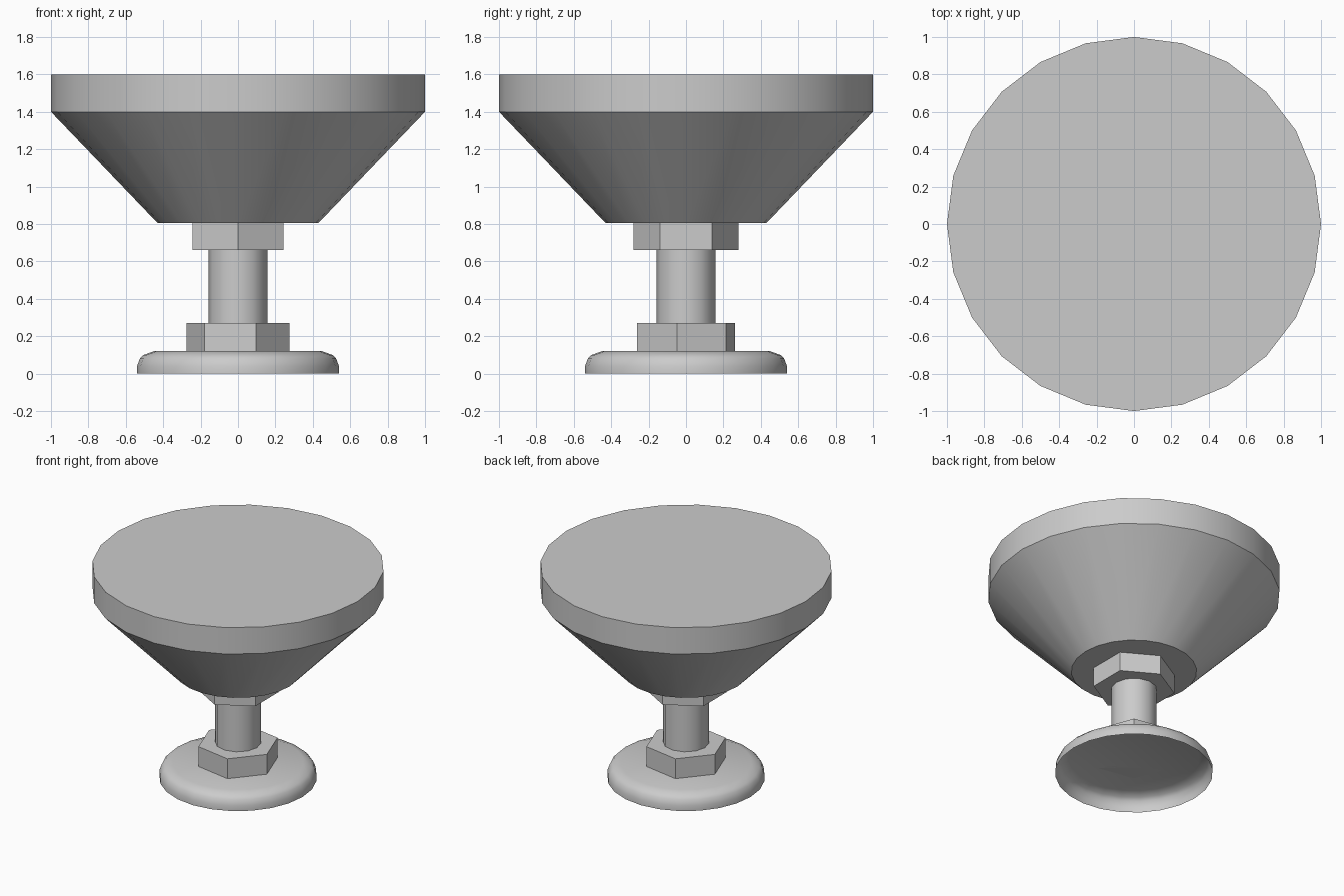
import bpy, bmesh
from math import sin, cos, radians, tau

if "Cube" in bpy.data.objects:
    bpy.data.objects.remove(bpy.data.objects["Cube"])


def lathe(name, profile, sides, phase=0, smooth=None, cap_bottom=True):
    """Turn an (r, z) profile, listed bottom to top, around z; top is capped."""
    bm = bmesh.new()
    rings = []
    for r, z in profile:
        angles = [radians(phase) + tau * i / sides for i in range(sides)]
        rings.append([bm.verts.new((r * cos(a), r * sin(a), z)) for a in angles])
    for lo, hi in zip(rings, rings[1:]):
        for i in range(sides):
            j = (i + 1) % sides
            bm.faces.new((lo[i], lo[j], hi[j], hi[i]))
    bm.faces.new(rings[-1])
    if cap_bottom:
        bm.faces.new(rings[0][::-1])
    mesh = bpy.data.meshes.new(name)
    bm.to_mesh(mesh)
    bm.free()
    ob = bpy.data.objects.new(name, mesh)
    bpy.context.collection.objects.link(ob)
    if smooth:
        bpy.ops.object.select_all(action='DESELECT')
        ob.select_set(True)
        bpy.context.view_layer.objects.active = ob
        bpy.ops.object.shade_smooth_by_angle(angle=radians(smooth))
    return ob


# Rounded foot, a shell open underneath
lathe("foot_pad", [(0.54, 0), (0.54, 0.04), (0.525, 0.08), (0.505, 0.10), (0.45, 0.12)],
      24, smooth=60, cap_bottom=False)

# Threaded stem with a hex nut at each end
lathe("stem", [(0.158, 0.13), (0.158, 0.79)], 12, smooth=40)
lathe("lower_nut", [(0.28, 0.12), (0.28, 0.27)], 6, phase=-10)
lathe("upper_nut", [(0.28, 0.66), (0.28, 0.81)], 6, phase=30)

# Flared head with a straight rim
lathe("head", [(0.43, 0.805), (1.0, 1.4), (1.0, 1.6)], 24, smooth=30)
